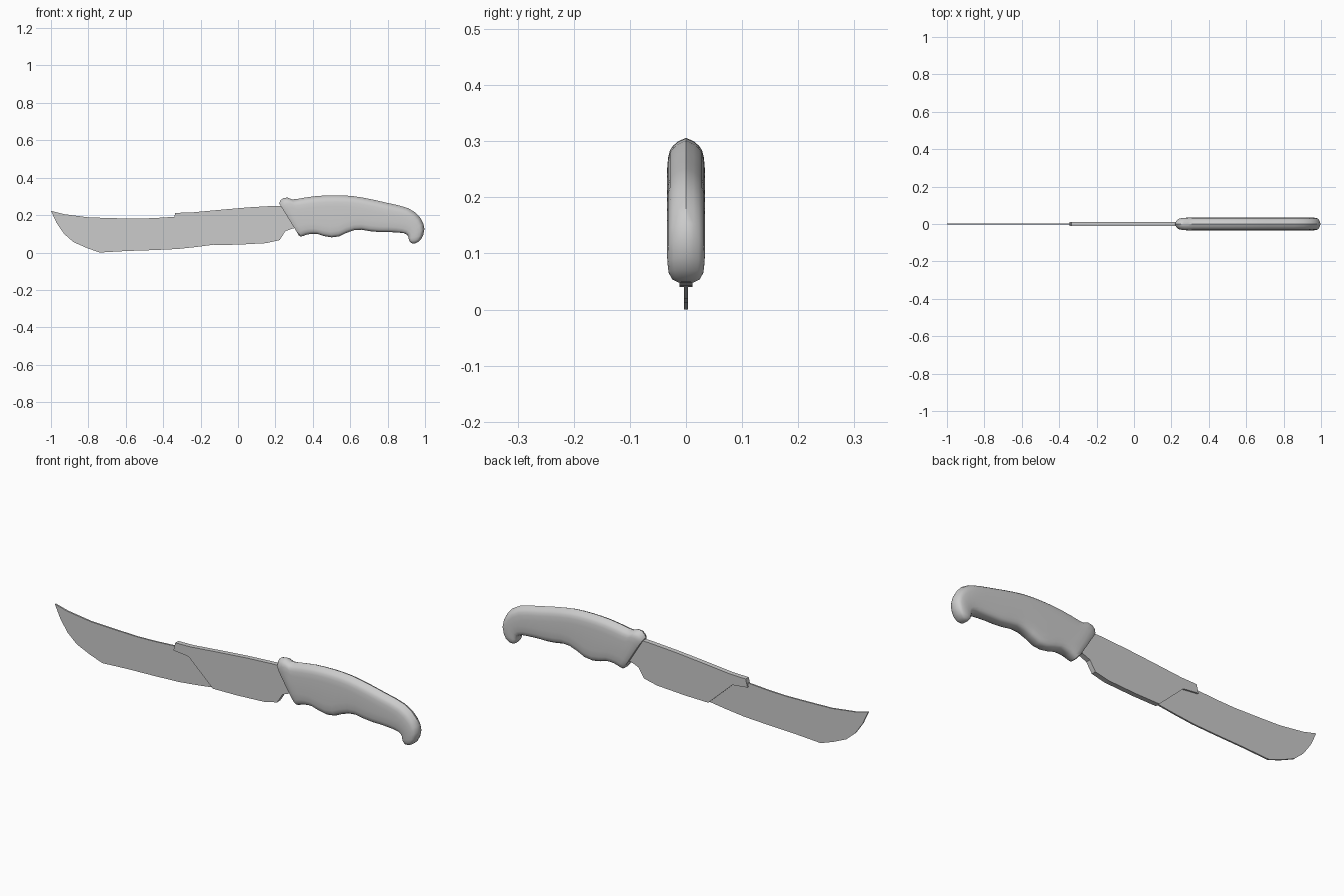
import bpy, bmesh
from mathutils import Vector


def smooth(obj, angle=0.6):
    bpy.ops.object.select_all(action='DESELECT')
    obj.select_set(True)
    bpy.context.view_layer.objects.active = obj
    bpy.ops.object.shade_smooth_by_angle(angle=angle)


def finish(bm, name):
    bmesh.ops.recalc_face_normals(bm, faces=bm.faces)
    mesh = bpy.data.meshes.new(name)
    bm.to_mesh(mesh)
    bm.free()
    obj = bpy.data.objects.new(name, mesh)
    bpy.context.collection.objects.link(obj)
    return obj


def slab(name, outline, half):
    """Extrude an x-z outline evenly to both sides of y = 0."""
    bm = bmesh.new()
    face = bm.faces.new([bm.verts.new((x, -half, z)) for x, z in outline])
    ext = bmesh.ops.extrude_face_region(bm, geom=[face])
    verts = [g for g in ext['geom'] if isinstance(g, bmesh.types.BMVert)]
    bmesh.ops.translate(bm, verts=verts, vec=(0, 2 * half, 0))
    return finish(bm, name)


# Blade: thin curved slab, its root hidden inside the thicker plate
slab("blade", [
    (-1, 0.223), (-0.93, 0.205), (-0.8, 0.188), (-0.68, 0.184), (-0.55, 0.181),
    (-0.45, 0.184), (-0.34, 0.191), (-0.1, 0.2), (0.1, 0.2), (0.1, 0.06),
    (-0.13, 0.042), (-0.22, 0.03), (-0.32, 0.019), (-0.45, 0.013), (-0.6, 0.008),
    (-0.74, 0.0), (-0.81, 0.025), (-0.88, 0.056), (-0.93, 0.1), (-0.97, 0.158)], 0.004)

# Blade plate: thick section between blade and handle, with angled front edge
slab("blade_plate", [
    (-0.335, 0.212), (-0.25, 0.214), (-0.1, 0.228), (0.05, 0.241), (0.2, 0.25),
    (0.3, 0.25), (0.36, 0.2), (0.36, 0.14), (0.29, 0.128), (0.252, 0.113),
    (0.238, 0.09), (0.222, 0.066), (0.15, 0.05), (0, 0.042), (-0.13, 0.04),
    (-0.262, 0.163), (-0.345, 0.172)], 0.012)

# Handle: paired back/belly points, half width; last stations turn into the hook
stations = [
    ((0.22, 0.263), (0.325, 0.092), 0.026), ((0.226, 0.278), (0.335, 0.085), 0.031),
    ((0.242, 0.291), (0.35, 0.089), 0.033), ((0.265, 0.294), (0.365, 0.095), 0.034),
    ((0.288, 0.284), (0.38, 0.098), 0.034), ((0.315, 0.286), (0.4, 0.1), 0.034),
    ((0.36, 0.294), (0.425, 0.099), 0.034), ((0.42, 0.302), (0.46, 0.088), 0.034),
    ((0.47, 0.305), (0.5, 0.081), 0.034), ((0.52, 0.306), (0.54, 0.086), 0.034),
    ((0.57, 0.305), (0.58, 0.105), 0.034), ((0.62, 0.301), (0.62, 0.119), 0.034),
    ((0.67, 0.293), (0.66, 0.122), 0.034), ((0.73, 0.281), (0.705, 0.114), 0.034),
    ((0.8, 0.265), (0.75, 0.11), 0.034), ((0.86, 0.252), (0.795, 0.11), 0.034),
    ((0.91, 0.237), (0.835, 0.108), 0.034), ((0.95, 0.213), (0.865, 0.106), 0.034),
    ((0.975, 0.185), (0.888, 0.103), 0.034), ((0.991, 0.155), (0.903, 0.096), 0.034),
    ((0.997, 0.125), (0.91, 0.086), 0.034), ((0.99, 0.092), (0.912, 0.075), 0.033),
    ((0.978, 0.07), (0.916, 0.063), 0.031), ((0.962, 0.056), (0.924, 0.053), 0.025),
    ((0.949, 0.049), (0.935, 0.048), 0.014)]
# Cross-section: (distance in from the outline, fraction of half width)
back = [(0.0, 0.0), (0.006, 0.4), (0.014, 0.68), (0.022, 0.84), (0.036, 0.94), (0.06, 1.0)]
belly = [(0.06, 1.0), (0.03, 0.97), (0.014, 0.86), (0.006, 0.7), (0.0, 0.42)]

bm = bmesh.new()
rings = []
for top, bot, half in stations:
    a, b = Vector((top[0], 0, top[1])), Vector((bot[0], 0, bot[1]))
    length = (b - a).length
    d = (b - a) / length
    k = min(1.0, length / 0.14)
    side = [(a + d * t * k, w * half) for t, w in back]
    side += [(b - d * t * k, w * half) for t, w in belly]
    pts = [p + Vector((0, w, 0)) for p, w in side]
    pts += [p - Vector((0, w, 0)) for p, w in reversed(side[1:])]
    rings.append([bm.verts.new(p) for p in pts])
for r, s in zip(rings, rings[1:]):
    for i in range(len(r)):
        j = (i + 1) % len(r)
        bm.faces.new((r[i], r[j], s[j], s[i]))
bm.faces.new(rings[0])
bm.faces.new(rings[-1])
smooth(finish(bm, "handle"))
